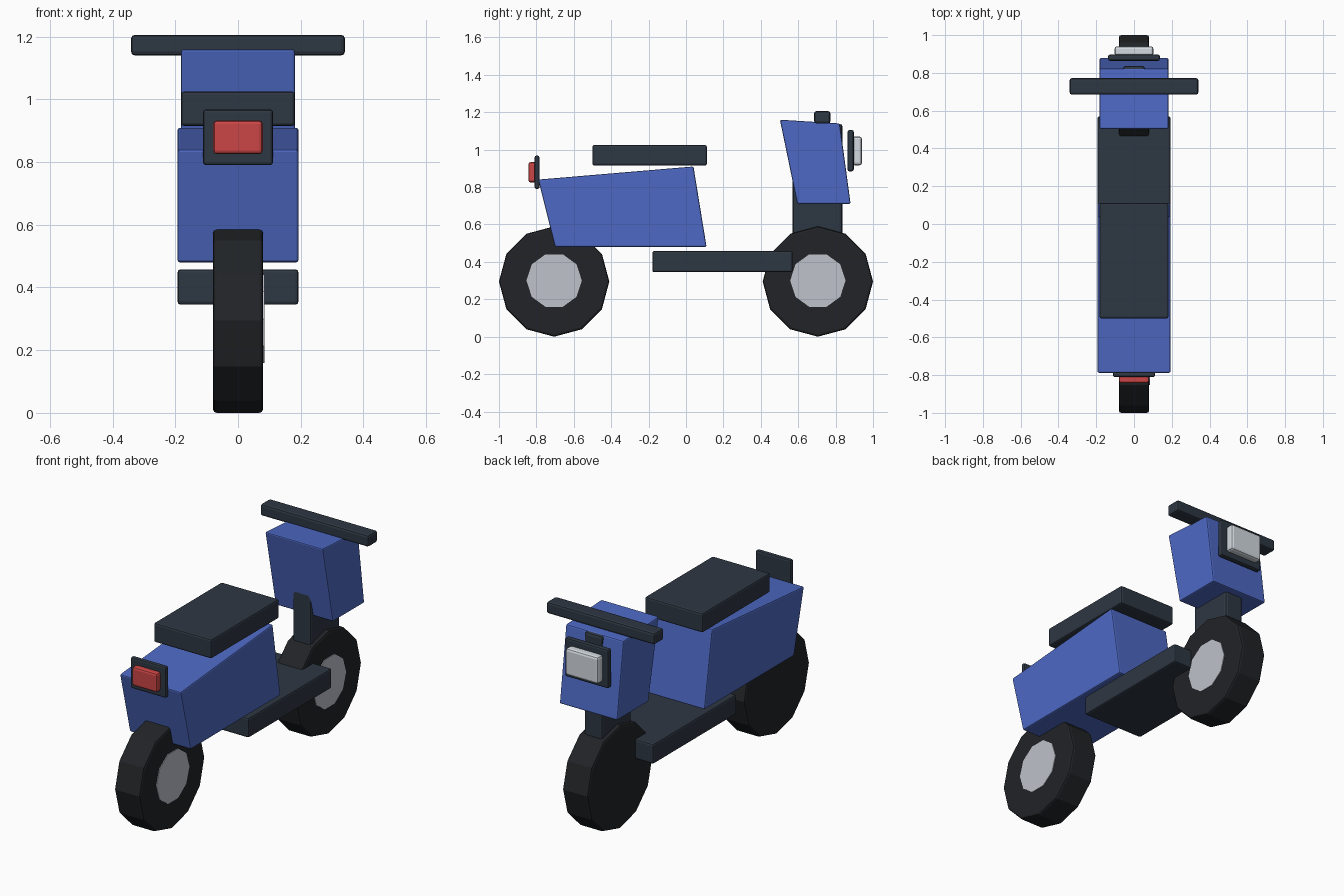
import bpy, bmesh, math

if "Cube" in bpy.data.objects:
    bpy.data.objects.remove(bpy.data.objects["Cube"])


def material(name, rgb):
    m = bpy.data.materials.new(name)
    m.diffuse_color = (*rgb, 1)
    m.use_nodes = True
    m.node_tree.nodes["Principled BSDF"].inputs["Base Color"].default_value = m.diffuse_color
    return m


BLUE = material("blue_paint", (0.075, 0.14, 0.55))
DARK = material("dark_trim", (0.027, 0.038, 0.055))
TYRE = material("tyre_black", (0.015, 0.017, 0.02))
METAL = material("hub_metal", (0.52, 0.54, 0.6))
RED = material("red_lens", (0.6, 0.06, 0.06))
WHITE = material("clear_lens", (0.65, 0.7, 0.75))


def prism(name, profile, x0, x1, mat, bevel=0.01, segments=2):
    """Extrude a (y, z) outline along x and round its sharp edges."""
    bm = bmesh.new()
    face = bm.faces.new([bm.verts.new((x0, y, z)) for y, z in profile])
    new = bmesh.ops.extrude_face_region(bm, geom=[face])["geom"]
    bmesh.ops.translate(bm, vec=(x1 - x0, 0, 0),
                        verts=[v for v in new if isinstance(v, bmesh.types.BMVert)])
    bmesh.ops.recalc_face_normals(bm, faces=bm.faces)
    mesh = bpy.data.meshes.new(name)
    bm.to_mesh(mesh)
    bm.free()
    mesh.materials.append(mat)
    obj = bpy.data.objects.new(name, mesh)
    bpy.context.collection.objects.link(obj)
    if bevel:
        mod = obj.modifiers.new("soft_edges", 'BEVEL')
        mod.width = bevel
        mod.segments = segments
        mod.limit_method = 'ANGLE'
        mod.angle_limit = math.radians(45)
    return obj


def box(name, half_x, y0, y1, z0, z1, mat, bevel=0.01):
    return prism(name, [(y0, z0), (y1, z0), (y1, z1), (y0, z1)],
                 -half_x, half_x, mat, bevel)


def disc(y, z, radius, sides):
    step = 2 * math.pi / sides
    return [(y + radius * math.cos(i * step), z + radius * math.sin(i * step))
            for i in range(sides)]


# wheels, with a hub disc on the right side only
for label, y in (("rear", -0.705), ("front", 0.705)):
    prism(label + "_tyre", disc(y, 0.295, 0.295, 12), -0.08, 0.08, TYRE, 0.012)
    prism(label + "_hub", disc(y, 0.3, 0.148, 10), 0.0, 0.084, METAL, 0)

# painted body and front shield
prism("rear_body", [(-0.70, 0.48), (0.11, 0.48), (0.04, 0.91), (-0.79, 0.84)],
      -0.193, 0.193, BLUE, 0.008)
prism("front_shield", [(0.595, 0.71), (0.88, 0.71), (0.822, 1.14), (0.502, 1.16)],
      -0.182, 0.182, BLUE, 0.008)

# seat, floor, steering column and handlebar
box("seat", 0.182, -0.50, 0.112, 0.915, 1.025, DARK)
box("floorboard", 0.193, -0.18, 0.57, 0.345, 0.458, DARK)
box("steering_column", 0.058, 0.57, 0.837, 0.42, 1.138, DARK, 0.015)
box("handlebar", 0.341, 0.685, 0.772, 1.14, 1.206, DARK, 0.012)

# tail lamp
box("tail_plate", 0.112, -0.81, -0.783, 0.79, 0.968, DARK)
box("tail_lens", 0.079, -0.843, -0.80, 0.825, 0.933, RED, 0.012)

# headlamp
box("headlamp_plate", 0.137, 0.864, 0.897, 0.884, 1.105, DARK)
box("headlamp_lens", 0.103, 0.888, 0.941, 0.916, 1.07, WHITE, 0.014)
